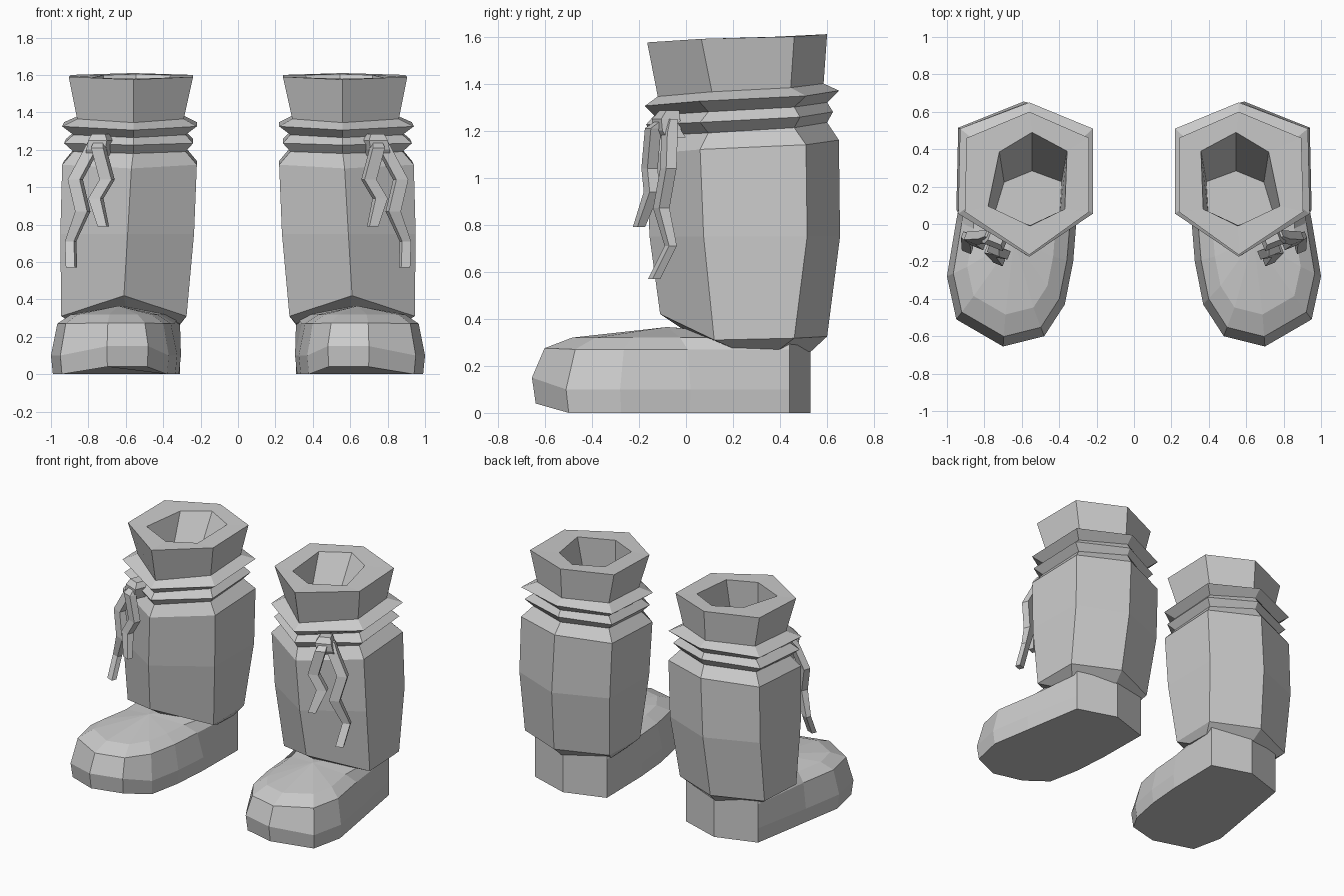
import bpy, bmesh
from mathutils import Vector


def finish(name, bm):
    """Turn a bmesh into an object mirrored to make the left boot as well."""
    bmesh.ops.recalc_face_normals(bm, faces=bm.faces)
    mesh = bpy.data.meshes.new(name)
    bm.to_mesh(mesh)
    bm.free()
    ob = bpy.data.objects.new(name, mesh)
    bpy.context.collection.objects.link(ob)
    mod = ob.modifiers.new("Mirror", 'MIRROR')
    mod.use_mirror_merge = False
    return ob


def loft(name, rings, peak=None):
    """Skin a stack of rings; both ends are capped, the last one to a peak if given."""
    bm = bmesh.new()
    rows = [[bm.verts.new(p) for p in r] for r in rings]
    n = len(rows[0])
    for a, b in zip(rows, rows[1:]):
        for i in range(n):
            j = (i + 1) % n
            bm.faces.new((a[i], a[j], b[j], b[i]))
    bm.faces.new(rows[0][::-1])
    if peak:
        top = bm.verts.new(peak)
        for i in range(n):
            bm.faces.new((rows[-1][i], rows[-1][(i + 1) % n], top))
    else:
        bm.faces.new(rows[-1])
    return finish(name, bm)


def hexagon(xi, xo, xc, yf, yb, zf, zs, zb):
    """Six-sided leg section with a point at the front and at the back."""
    ys, yr, zr = yf + 0.23, yb - 0.14, (zs + zb) / 2
    return [(xc, yf, zf), (xo, ys, zs), (xo - 0.01, yr, zr),
            (xc, yb, zb), (xi, yr, zr), (xi, ys, zs)]


# Boot leg: ankle, body, two tied folds and the flared cuff
leg_sections = [
    (0.31, 0.88, 0.60, -0.02, 0.53, 0.36, 0.27, 0.26),
    (0.275, 0.945, 0.61, -0.11, 0.60, 0.42, 0.31, 0.325),
    (0.235, 0.95, 0.59, -0.155, 0.655, 0.75, 0.75, 0.75),
    (0.22, 0.94, 0.57, -0.17, 0.65, 1.10, 1.12, 1.16),
    (0.28, 0.88, 0.56, -0.135, 0.60, 1.18, 1.19, 1.235),
    (0.24, 0.93, 0.56, -0.17, 0.625, 1.225, 1.235, 1.28),
    (0.28, 0.88, 0.56, -0.135, 0.60, 1.265, 1.28, 1.32),
    (0.22, 0.94, 0.56, -0.175, 0.65, 1.305, 1.325, 1.37),
    (0.29, 0.86, 0.56, -0.12, 0.585, 1.345, 1.365, 1.40),
    (0.24, 0.905, 0.56, -0.165, 0.60, 1.575, 1.59, 1.61),
]
rings = [hexagon(*s) for s in leg_sections]
# Opening: inner rim and sunken floor
hole = [(0.556, -0.01), (0.78, 0.096), (0.72, 0.385),
        (0.545, 0.49), (0.358, 0.39), (0.37, 0.08)]
rings.append([(x, y, 1.58 + 0.05 * y) for x, y in hole])
rings.append([(0.55 + (x - 0.55) * 0.85, y * 0.58, 1.25) for x, y in hole])
loft("boot_leg", rings)

# Foot: one outline stacked upwards, drawn in over the toes but straight at the heel
outline = [(0.59, 0.53), (0.87, 0.44), (0.95, 0.02), (1.0, -0.28), (0.95, -0.51),
           (0.70, -0.655), (0.48, -0.60), (0.37, -0.43), (0.325, -0.2),
           (0.305, 0.05), (0.31, 0.44)]


def foot_ring(t, z, z_toe):
    ring = []
    for x, y in outline:
        k = t if y < 0.1 else 0
        ring.append((x + (0.66 - x) * k, y + (-0.12 - y) * k,
                     z_toe if y < -0.55 else z))
    return ring


loft("foot", [foot_ring(0.03, 0, 0.04), foot_ring(0, 0.10, 0.15),
              foot_ring(0.10, 0.27, 0.275), foot_ring(0.32, 0.32, 0.32)],
     peak=(0.64, -0.08, 0.365))


# Lace ends: square strips bent along a path
def strip(name, path, w, d):
    rings = []
    for i, p in enumerate(path):
        f = (0.7, 1, 1, 1, 0.75)[min(i, 4)]
        x, y, z = p
        a, b = Vector((w, w * 0.4, 0)) * f, Vector((-d * 0.4, d, 0)) * f
        c = Vector((x, y, z))
        rings.append([c - a - b, c + a - b, c + a + b, c - a + b])
    loft(name, rings)


strip("lace_end_short", [(0.74, -0.09, 1.25), (0.745, -0.14, 1.21), (0.70, -0.155, 1.04),
                         (0.76, -0.145, 0.94), (0.72, -0.20, 0.79)], 0.032, 0.022)
strip("lace_end_long", [(0.77, -0.06, 1.25), (0.79, -0.07, 1.19), (0.87, -0.075, 1.04),
                        (0.83, -0.105, 0.87), (0.895, -0.065, 0.71),
                        (0.89, -0.135, 0.57)], 0.032, 0.022)
# Knot where the laces meet
strip("lace_knot", [(0.735, -0.07, 1.285), (0.735, -0.085, 1.25),
                    (0.745, -0.08, 1.20), (0.75, -0.06, 1.17)], 0.05, 0.04)
